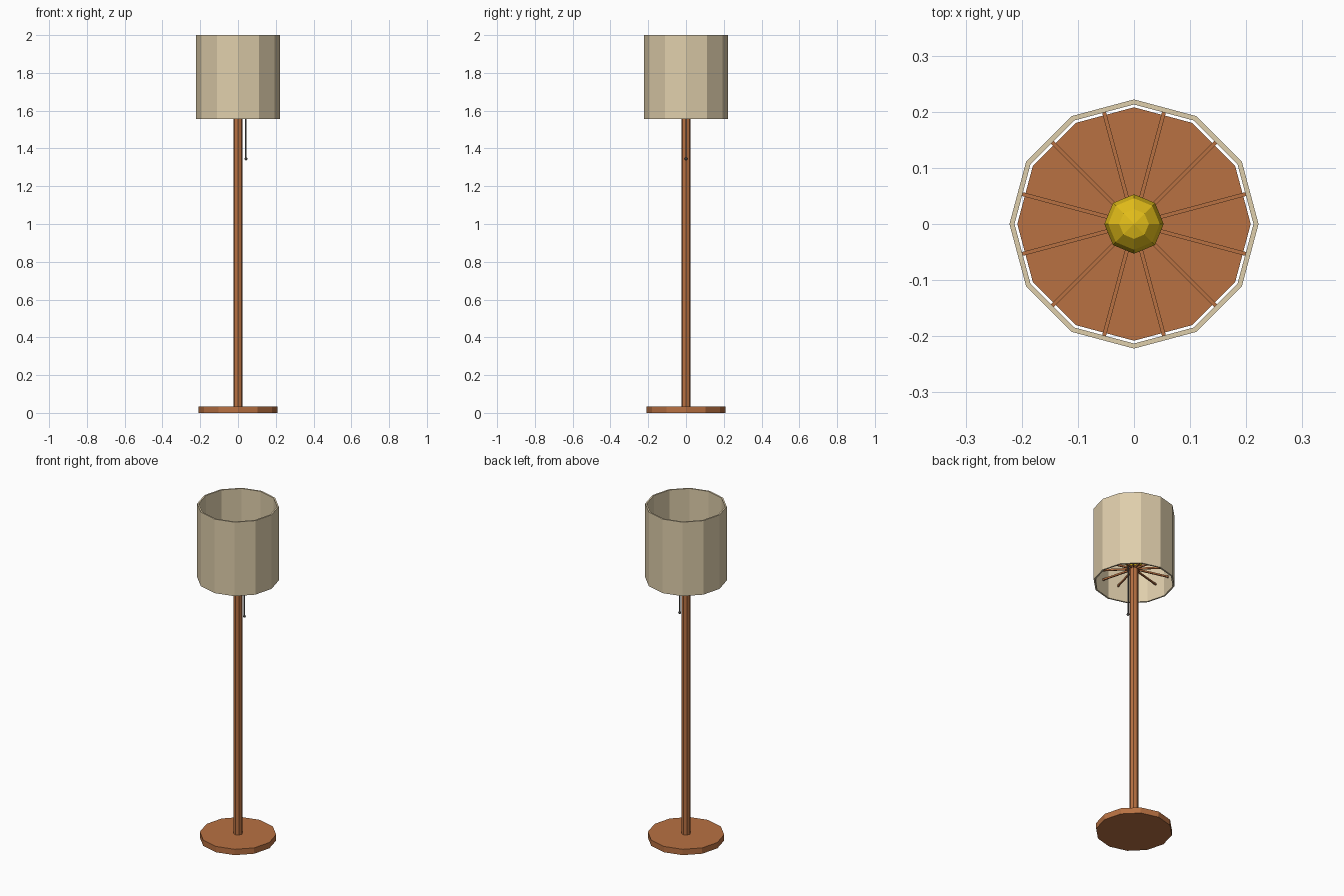
import bpy
import bmesh
import math
from mathutils import Matrix, Vector

cube = bpy.data.objects.get("Cube")
if cube:
    bpy.data.objects.remove(cube, do_unlink=True)


def material(name, rgb):
    mat = bpy.data.materials.new(name)
    mat.use_nodes = True
    mat.diffuse_color = (*rgb, 1)
    mat.node_tree.nodes["Principled BSDF"].inputs["Base Color"].default_value = (*rgb, 1)
    return mat


wood = material("warm wood", (0.48, 0.165, 0.055))
linen = material("beige linen", (0.74, 0.62, 0.41))
glow = material("yellow glass", (0.78, 0.52, 0.01))
metal = material("dark grey metal", (0.13, 0.13, 0.12))


def finish(name, bm, mat):
    bmesh.ops.recalc_face_normals(bm, faces=bm.faces)
    mesh = bpy.data.meshes.new(name)
    bm.to_mesh(mesh)
    bm.free()
    mesh.materials.append(mat)
    obj = bpy.data.objects.new(name, mesh)
    bpy.context.collection.objects.link(obj)
    return obj


def lathe(name, profile, sides, mat, x=0):
    """Turn a closed (radius, height) profile around a vertical axis."""
    bm = bmesh.new()
    rings = []
    for i in range(sides):
        a = math.tau * i / sides
        rings.append([bm.verts.new((x + r * math.cos(a), r * math.sin(a), z)) for r, z in profile])
    n = len(profile)
    for i in range(sides):
        a, b = rings[i], rings[(i + 1) % sides]
        for j in range(n):
            k = (j + 1) % n
            if profile[j][0] or profile[k][0]:
                bm.faces.new((a[j], b[j], b[k], a[k]))
    bmesh.ops.remove_doubles(bm, verts=bm.verts, dist=0.0001)
    return finish(name, bm, mat)


def rod(name, radius, bottom, top, sides, mat, x=0):
    return lathe(name, [(0, bottom), (radius, bottom), (radius, top), (0, top)], sides, mat, x)


def ball(name, radius, centre, segments, rings, mat):
    bm = bmesh.new()
    bmesh.ops.create_uvsphere(bm, u_segments=segments, v_segments=rings, radius=radius,
                              matrix=Matrix.Translation(centre))
    return finish(name, bm, mat)


# Foot and pole
SPOKE_Z = 1.645
rod("base", 0.208, 0, 0.035, 12, wood)
rod("pole", 0.025, 0.03, SPOKE_Z + 0.01, 8, wood)

# Hollow drum shade, open at both ends
lathe("shade", [(0.222, 1.557), (0.222, 2), (0.213, 2), (0.213, 1.557)], 12, linen)

# Spokes from the pole to the middle of each shade panel
bm = bmesh.new()
length = 0.208
for i in range(12):
    turn = Matrix.Rotation(math.tau * (i + 0.5) / 12, 4, "Z")
    place = Matrix.Translation(Vector((length / 2, 0, SPOKE_Z)))
    size = Matrix.Diagonal((length, 0.007, 0.01, 1))
    bmesh.ops.create_cube(bm, size=1, matrix=turn @ place @ size)
finish("shade_spokes", bm, wood)

# Bulb on top of the pole
ball("bulb", 0.053, (0, 0, 1.7), 8, 6, glow)

# Pull cord with its end knob
rod("pull_cord", 0.004, 1.345, SPOKE_Z, 6, metal, x=0.042)
ball("pull_knob", 0.008, (0.042, 0, 1.345), 8, 6, metal)
